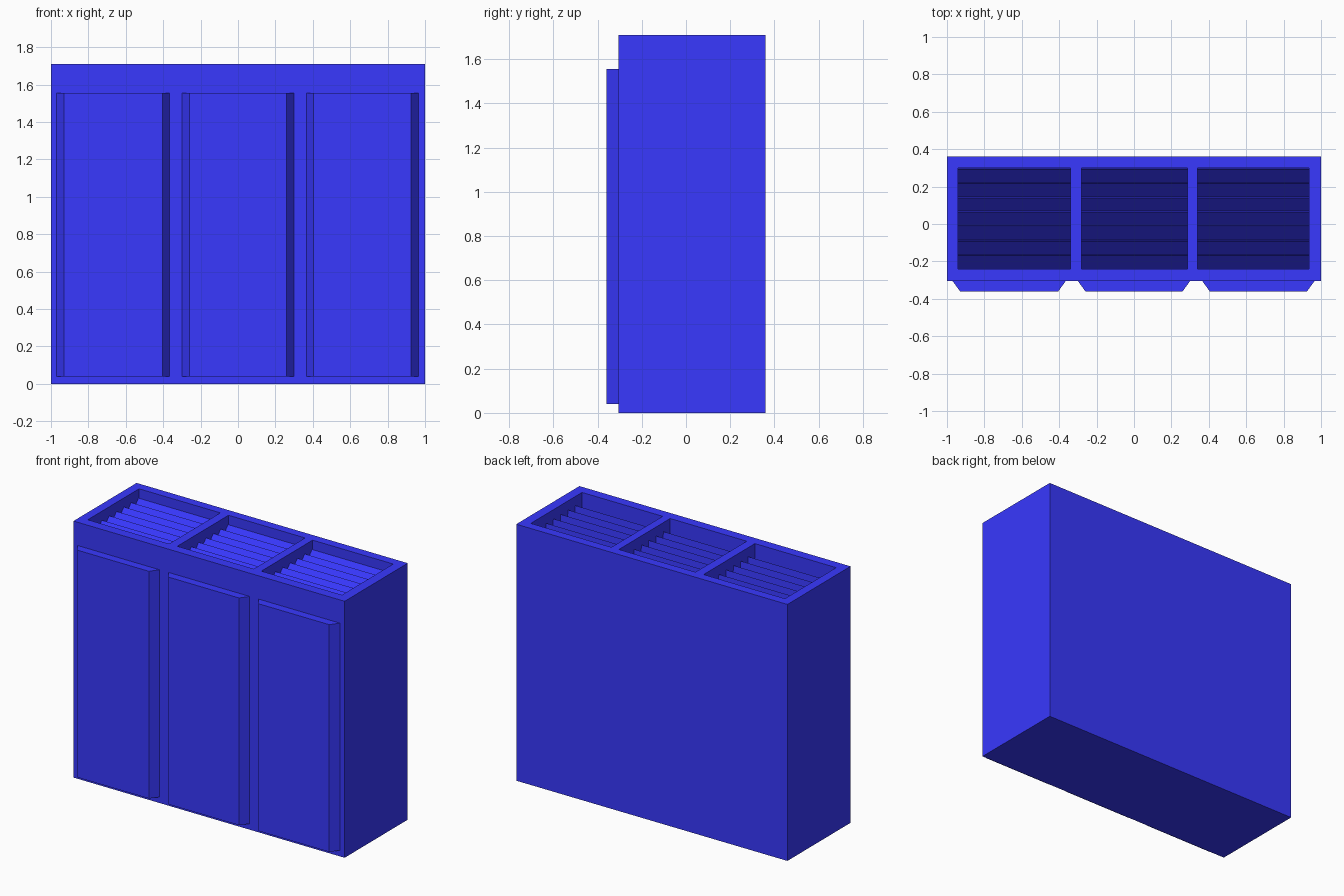
import bpy
import bmesh

if "Cube" in bpy.data.objects:
    bpy.data.objects.remove(bpy.data.objects["Cube"])

blue = bpy.data.materials.new("blue_paint")
blue.diffuse_color = (0.04, 0.04, 1.0, 1.0)
blue.use_nodes = True
blue.node_tree.nodes["Principled BSDF"].inputs["Base Color"].default_value = blue.diffuse_color


def prism(name, profile, axis, start, end):
    """Extrude a closed 2D profile along z (profile in xy) or x (profile in yz)."""
    bm = bmesh.new()
    if axis == "z":
        verts = [bm.verts.new((a, b, start)) for a, b in profile]
        move = (0, 0, end - start)
    else:
        verts = [bm.verts.new((start, a, b)) for a, b in profile]
        move = (end - start, 0, 0)
    face = bm.faces.new(verts)
    new = bmesh.ops.extrude_face_region(bm, geom=[face])["geom"]
    bmesh.ops.translate(bm, vec=move,
                        verts=[g for g in new if isinstance(g, bmesh.types.BMVert)])
    bmesh.ops.recalc_face_normals(bm, faces=bm.faces)
    mesh = bpy.data.meshes.new(name)
    bm.to_mesh(mesh)
    bm.free()
    mesh.materials.append(blue)
    obj = bpy.data.objects.new(name, mesh)
    bpy.context.collection.objects.link(obj)
    return obj


def rect(x0, x1, y0, y1):
    return [(x0, y0), (x1, y0), (x1, y1), (x0, y1)]


HEIGHT, FRONT, BACK = 1.71, -0.305, 0.36
VENT_Y0, VENT_Y1 = -0.24, 0.30
VENT_FLOOR, SLAT_TOP = 1.565, 1.65
SLATS = 7

# cabinet body
body = prism("cabinet_body", rect(-1, 1, FRONT, BACK), "z", 0, HEIGHT)

# top vents: pocket cut in the body, filled with sloping louvres
pitch = (VENT_Y1 - VENT_Y0) / SLATS
for i, (x0, x1) in enumerate([(-0.94, -0.34), (-0.28, 0.285), (0.34, 0.935)]):
    cutter = prism(f"vent_cutter_{i + 1}", rect(x0, x1, VENT_Y0, VENT_Y1),
                   "z", VENT_FLOOR, HEIGHT + 0.1)
    cutter.hide_render = True
    cutter.hide_set(True)
    cut = body.modifiers.new(f"vent_{i + 1}", "BOOLEAN")
    cut.operation = "DIFFERENCE"
    cut.solver = "EXACT"
    cut.object = cutter

    # sawtooth louvres rising toward the back
    profile = [(VENT_Y0, VENT_FLOOR - 0.02)]
    for s in range(SLATS):
        y = VENT_Y0 + s * pitch
        profile += [(y, VENT_FLOOR + 0.005), (y + pitch - 0.006, SLAT_TOP)]
    profile += [(VENT_Y1, VENT_FLOOR + 0.005), (VENT_Y1, VENT_FLOOR - 0.02)]
    prism(f"vent_louvres_{i + 1}", profile, "x", x0, x1)

# front door panels with bevelled sides
for i, (x0, x1) in enumerate([(-0.97, -0.365), (-0.30, 0.30), (0.365, 0.965)]):
    prism(f"door_panel_{i + 1}",
          [(x0, FRONT), (x0 + 0.04, -0.36), (x1 - 0.04, -0.36), (x1, FRONT)],
          "z", 0.04, 1.555)
